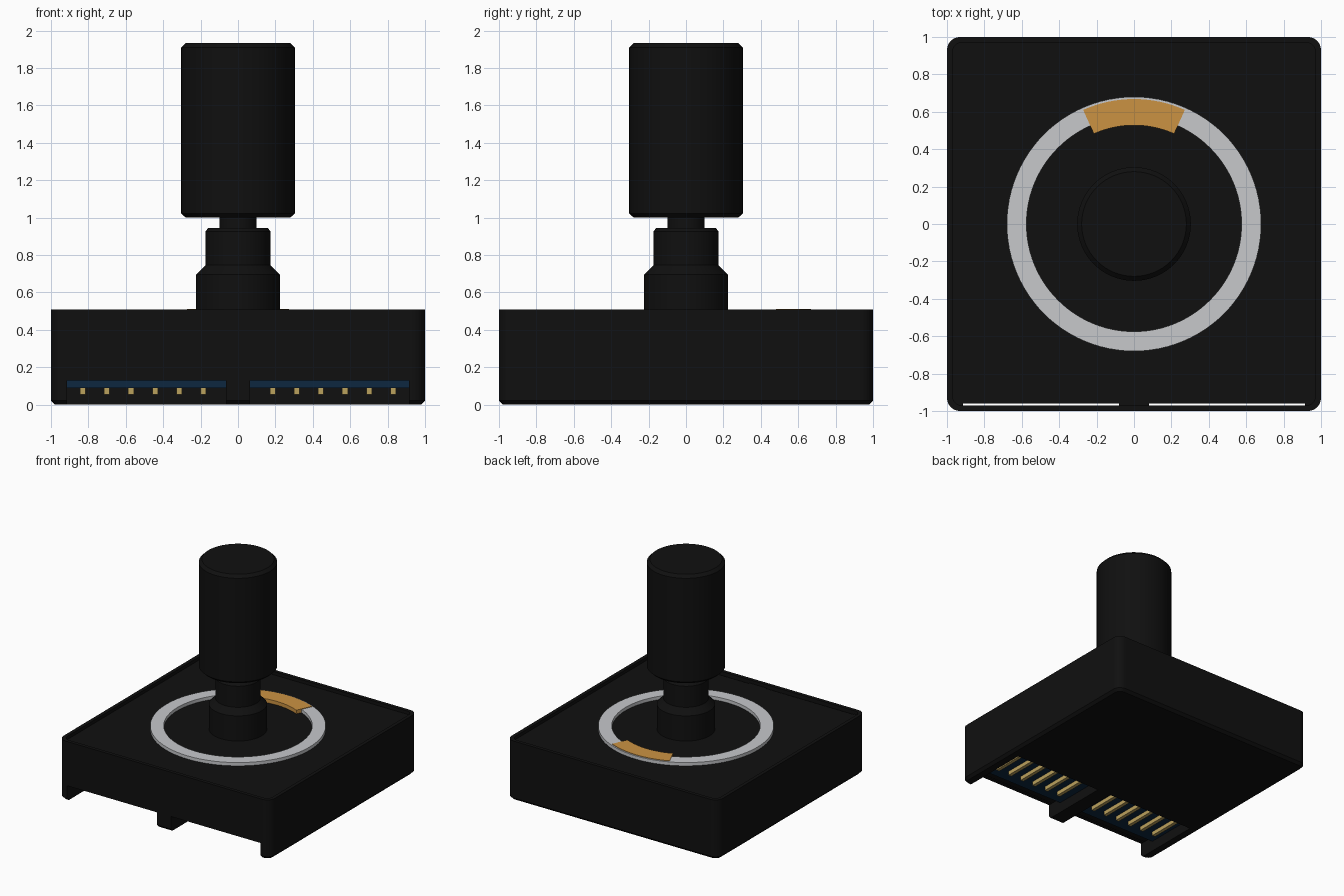
import bpy, bmesh, math

if "Cube" in bpy.data.objects:
    bpy.data.objects.remove(bpy.data.objects["Cube"], do_unlink=True)


def material(name, rgb):
    m = bpy.data.materials.new(name)
    m.use_nodes = True
    m.diffuse_color = (*rgb, 1)
    m.node_tree.nodes["Principled BSDF"].inputs["Base Color"].default_value = (*rgb, 1)
    return m


black = material("black plastic", (0.005, 0.005, 0.005))
grey = material("light grey", (0.57, 0.58, 0.60))
orange = material("orange", (0.60, 0.29, 0.055))
blue = material("dark blue board", (0.004, 0.02, 0.05))
gold = material("gold", (0.50, 0.36, 0.11))


def finish(bm, name, mat, smooth=False):
    bmesh.ops.recalc_face_normals(bm, faces=bm.faces)
    me = bpy.data.meshes.new(name)
    bm.to_mesh(me)
    bm.free()
    ob = bpy.data.objects.new(name, me)
    bpy.context.collection.objects.link(ob)
    me.materials.append(mat)
    if smooth:
        bpy.ops.object.select_all(action="DESELECT")
        ob.select_set(True)
        bpy.context.view_layer.objects.active = ob
        bpy.ops.object.shade_smooth_by_angle(angle=math.radians(30))
    return ob


def box(name, mat, x, y, z, radius=0, chamfer=0):
    """Box from (min, max) ranges, with rounded uprights and a chamfered bottom."""
    bm = bmesh.new()
    bmesh.ops.create_cube(bm, size=1)
    for v in bm.verts:
        v.co = [r[0] if c < 0 else r[1] for c, r in zip(v.co, (x, y, z))]
    if radius:
        uprights = [e for e in bm.edges if abs(e.verts[0].co.z - e.verts[1].co.z) > 0.01]
        bmesh.ops.bevel(bm, geom=uprights, offset=radius, segments=6, profile=0.5,
                        affect="EDGES")
    if chamfer:
        rim = [e for e in bm.edges if all(abs(v.co.z - z[0]) < 1e-4 for v in e.verts)]
        bmesh.ops.bevel(bm, geom=rim, offset=chamfer, segments=1, affect="EDGES")
    return finish(bm, name, mat)


def lathe(name, mat, profile, start=0, sweep=360, steps=96, closed=False):
    """Turn an (r, z) profile about z; a partial sweep gets end caps."""
    bm = bmesh.new()
    full = sweep == 360
    rings = []
    for i in range(steps if full else steps + 1):
        a = math.radians(start + sweep * i / steps)
        rings.append([bm.verts.new((r * math.cos(a), r * math.sin(a), z))
                      for r, z in profile])
    n = len(profile)
    for i in range(steps):
        a, b = rings[i], rings[(i + 1) % len(rings)]
        for j in range(n if closed else n - 1):
            k = (j + 1) % n
            bm.faces.new((a[j], b[j], b[k], a[k]))
    if not closed:
        bm.faces.new([r[0] for r in rings])
        bm.faces.new([r[-1] for r in rings])
    elif not full:
        bm.faces.new(rings[0])
        bm.faces.new(rings[-1])
    return finish(bm, name, mat, smooth=True)


def band(r0, r1, z0, z1):
    return [(r0, z0), (r1, z0), (r1, z1), (r0, z1)]


def cut(target, cutter):
    mod = target.modifiers.new("cut", "BOOLEAN")
    mod.operation = "DIFFERENCE"
    mod.solver = "EXACT"
    mod.object = cutter
    bpy.context.view_layer.update()
    dg = bpy.context.evaluated_depsgraph_get()
    me = bpy.data.meshes.new_from_object(target.evaluated_get(dg))
    target.modifiers.clear()
    target.data = me
    bpy.data.objects.remove(cutter, do_unlink=True)


# Housing: shallow tray on top, two connector bays and slits along the front
TOP, FLOOR = 0.508, 0.48
housing = box("housing", black, (-1, 1), (-1, 1), (0, TOP), 0.07, 0.022)
cut(housing, box("tray_cutter", black, (-0.97, 0.97), (-0.97, 0.97), (FLOOR, 0.7), 0.05))
for s in (-1, 1):
    bay = sorted((s * 0.065, s * 0.915))
    slit = sorted((s * 0.08, s * 0.915))
    cut(housing, box("bay_cutter", black, bay, (-1.1, -0.38), (-0.1, 0.13)))
    cut(housing, box("slit_cutter", black, slit, (-0.97, -0.96), (-0.1, 0.6)))

# Circuit boards and contact pins in the bays
for s, side in ((-1, "right"), (1, "left")):
    box(side + "_circuit_board", blue, sorted((s * 0.06, s * 0.92)), (-0.86, -0.37),
        (0.09, 0.135))
    for i in range(6):
        x = s * (0.185 + 0.129 * i)
        box(f"{side}_pin_{i + 1}", gold, (x - 0.015, x + 0.015), (-0.74, -0.37),
            (0.055, 0.095))

# Indicator ring with its coloured segment
lathe("ring", grey, band(0.575, 0.68, FLOOR - 0.01, TOP), closed=True)
lathe("ring_marker", orange, band(0.528, 0.668, FLOOR - 0.01, TOP + 0.004),
      start=66, sweep=48, steps=16, closed=True)

# Stepped bushing, shaft and knob
lathe("bushing", black, [(0.225, FLOOR - 0.01), (0.225, 0.695), (0.175, 0.745),
                         (0.175, 0.925), (0.158, 0.945)], steps=64)
lathe("shaft", black, [(0.1, 0.94), (0.1, 1.01)], steps=48)
lathe("knob", black, [(0.28, 1.0), (0.304, 1.022), (0.304, 1.908), (0.28, 1.932)], steps=64)
